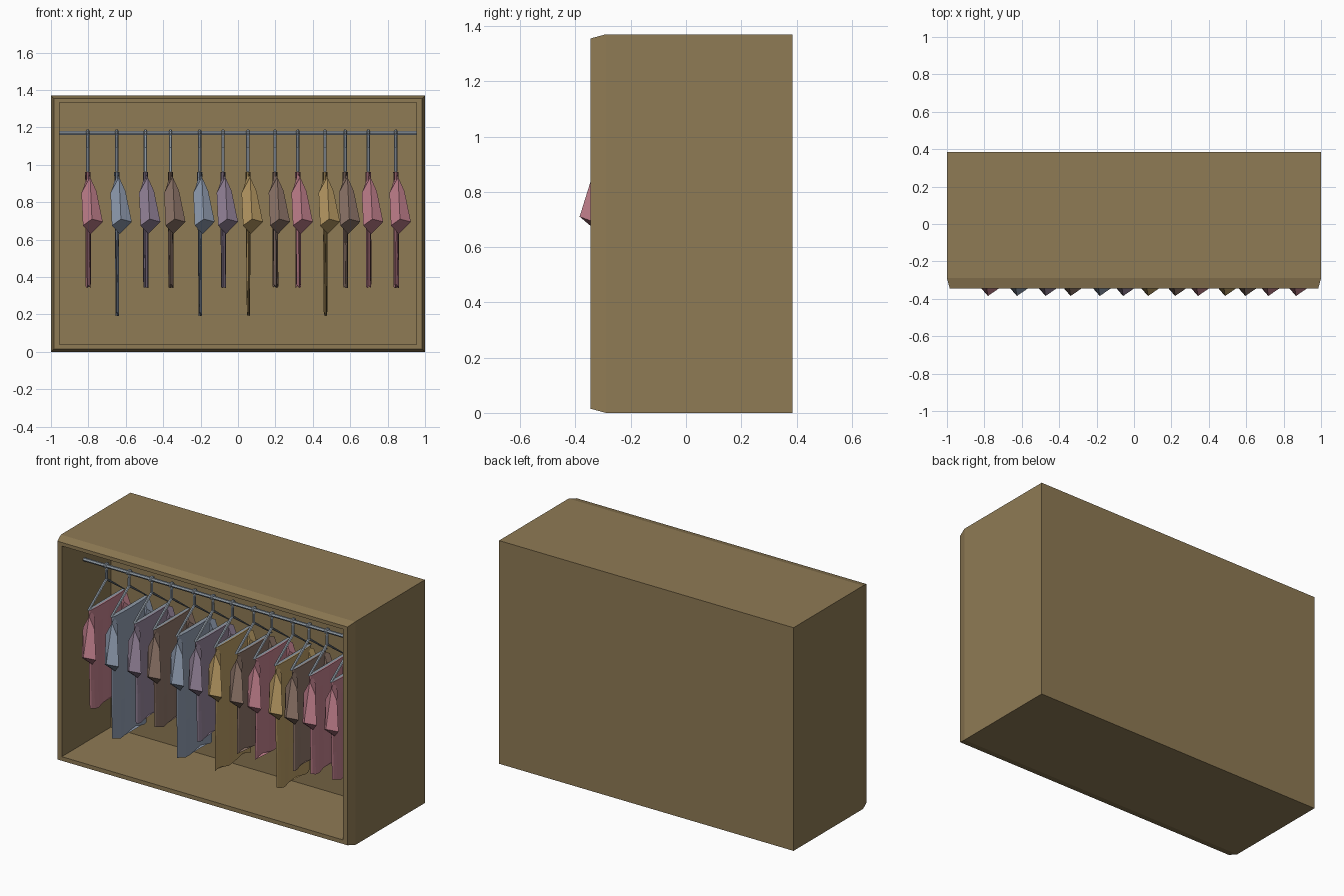
import bpy, bmesh, math, random
from mathutils import Vector

if "Cube" in bpy.data.objects:
    bpy.data.objects.remove(bpy.data.objects["Cube"])
random.seed(4)

def srgb(c):
    return tuple(v / 12.92 if v <= 0.04045 else ((v + 0.055) / 1.055) ** 2.4 for v in c)

def material(name, c):
    m = bpy.data.materials.new(name)
    m.diffuse_color = (*srgb(c), 1)
    m.use_nodes = True
    m.node_tree.nodes["Principled BSDF"].inputs["Base Color"].default_value = m.diffuse_color
    return m

WOOD = material("wood", (0.56, 0.48, 0.33))
METAL = material("grey metal", (0.56, 0.60, 0.64))
CLOTH = {
    "pink": material("pink cloth", (0.77, 0.51, 0.56)),
    "blue": material("blue cloth", (0.58, 0.63, 0.71)),
    "purple": material("purple cloth", (0.60, 0.53, 0.62)),
    "brown": material("brown cloth", (0.57, 0.47, 0.42)),
    "yellow": material("yellow cloth", (0.74, 0.62, 0.40)),
}
ROD_Y, ROD_Z = -0.13, 1.17

def finish(bm, name, mat):
    bmesh.ops.recalc_face_normals(bm, faces=bm.faces[:])
    me = bpy.data.meshes.new(name)
    bm.to_mesh(me)
    bm.free()
    me.materials.append(mat)
    ob = bpy.data.objects.new(name, me)
    bpy.context.collection.objects.link(ob)
    return ob

def loft(bm, rings):
    """Skin closed rings of points and cap both ends."""
    vs = [[bm.verts.new(p) for p in r] for r in rings]
    n = len(vs[0])
    for a, b in zip(vs, vs[1:]):
        for i in range(n):
            j = (i + 1) % n
            bm.faces.new((a[i], a[j], b[j], b[i]))
    bm.faces.new(vs[0])
    bm.faces.new(vs[-1])

def rect(hx, z0, z1, y):
    return [(-hx, y, z0), (hx, y, z0), (hx, y, z1), (-hx, y, z1)]

def tubes(name, paths, radius, mat):
    """Thin metal bars along (points, cyclic) paths."""
    cu = bpy.data.curves.new(name, 'CURVE')
    cu.dimensions = '3D'
    cu.bevel_depth = radius
    cu.bevel_resolution = 1
    cu.use_fill_caps = True
    for pts, cyclic in paths:
        sp = cu.splines.new('POLY')
        sp.points.add(len(pts) - 1)
        for p, co in zip(sp.points, pts):
            p.co = (*co, 1)
        sp.use_cyclic_u = cyclic
    tmp = bpy.data.objects.new(name + "_curve", cu)
    bpy.context.collection.objects.link(tmp)
    dg = bpy.context.evaluated_depsgraph_get()
    me = bpy.data.meshes.new_from_object(tmp.evaluated_get(dg))
    bpy.data.objects.remove(tmp)
    me.materials.clear()
    me.materials.append(mat)
    for p in me.polygons:
        p.use_smooth = False
    ob = bpy.data.objects.new(name, me)
    bpy.context.collection.objects.link(ob)

# Cabinet: chamfered front rim and a shallow open recess
bm = bmesh.new()
loft(bm, [rect(1, 0, 1.37, 0.385), rect(1, 0, 1.37, -0.29),
          rect(0.985, 0.015, 1.355, -0.345), rect(0.955, 0.04, 1.333, -0.345),
          rect(0.955, 0.04, 1.333, 0.13)])
finish(bm, "cabinet", WOOD)

# Hanging rod
tubes("hanging_rod", [([(-0.955, ROD_Y, ROD_Z), (0.955, ROD_Y, ROD_Z)], False)], 0.011, METAL)

def hanger(x, k):
    hook = [(x, ROD_Y + 0.016 * math.cos(a), ROD_Z + 0.012 * math.sin(a))
            for a in [math.radians(d) for d in (200, 160, 120, 80, 40, 0, -40)]]
    hook += [(x, ROD_Y, 1.145), (x, ROD_Y, 1.09)]
    frame = [(x, ROD_Y, 1.09), (x, ROD_Y - 0.17, 0.965), (x, ROD_Y + 0.17, 0.965)]
    tubes(f"hanger_{k}", [(hook, False), (frame, True)], 0.009, METAL)

def garment(x, colour, k):
    long = colour in ("blue", "yellow")
    bottom = 0.19 if long else 0.34
    # Hanging body: thin rippled sheet
    bm = bmesh.new()
    n, rings, ph = 20, [], random.random() * 6
    for t in (0, 0.15, 0.4, 0.7, 1):
        thick = 0.014 * (1 - (0.6 if long else 0.2) * t)
        hw = 0.165 + 0.008 * math.sin(2.5 * t + ph)
        ring = []
        for i in range(n):
            a = 2 * math.pi * i / n
            c, s = math.cos(a), math.sin(a)
            wave = 0.004 * t * math.sin(9 * c + ph)
            z = 0.962 + (bottom - 0.962) * t
            if t == 1:
                z += 0.012 * (1 + math.sin(5 * c + ph))
            ring.append((x + 0.003 * t + thick * math.copysign(abs(s) ** 0.6, s) + wave,
                         ROD_Y + hw * c, z))
        rings.append(ring)
    loft(bm, rings)
    finish(bm, f"garment_body_{k}", CLOTH[colour])

    # Sleeves: drooping tubes, front and mirrored to the rear
    sections = [
        [(0, -0.27, 0.958), (0.022, -0.27, 0.90), (0, -0.25, 0.77), (-0.022, -0.27, 0.88)],
        [(0.012, -0.315, 0.935), (0.046, -0.31, 0.86), (0.01, -0.27, 0.74), (-0.034, -0.31, 0.85)],
        [(0.022, -0.385, 0.71), (0.08, -0.345, 0.695), (0.016, -0.29, 0.63), (-0.026, -0.33, 0.675)],
    ]
    bm = bmesh.new()
    for m in (1, -1):
        loft(bm, [[(x + p[0], ROD_Y + m * (p[1] - ROD_Y), p[2]) for p in r] for r in sections])
    finish(bm, f"garment_sleeves_{k}", CLOTH[colour])

# Row of hangers with garments
xs = (-0.803, -0.648, -0.495, -0.361, -0.205, -0.08, 0.053,
      0.198, 0.32, 0.465, 0.573, 0.696, 0.844)
cols = "pink blue purple brown blue purple yellow brown pink yellow brown pink pink".split()
for k, (x, c) in enumerate(zip(xs, cols), 1):
    hanger(x, k)
    garment(x, c, k)
